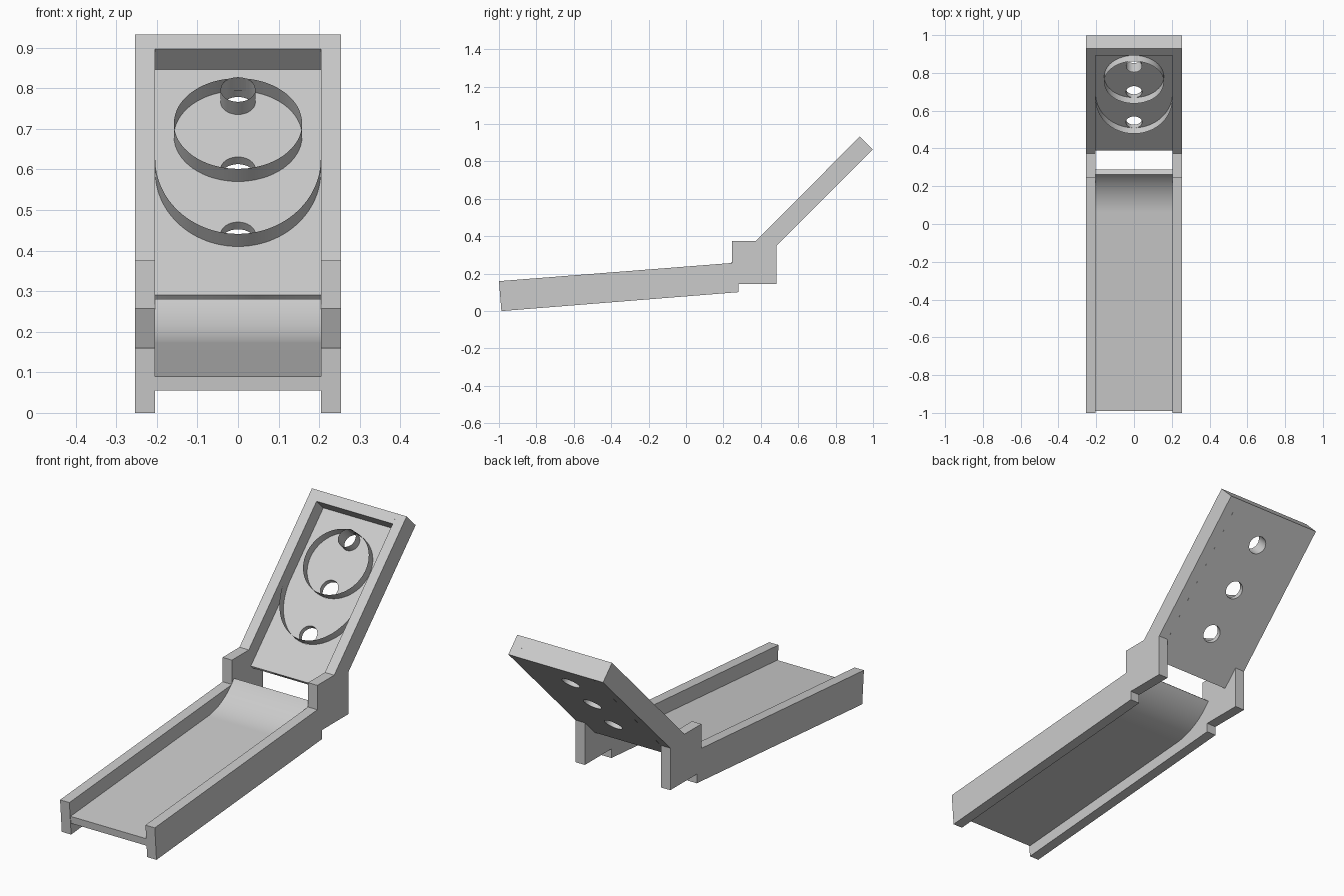
import bpy, bmesh
from math import sin, cos, pi, radians

if "Cube" in bpy.data.objects:
    bpy.data.objects.remove(bpy.data.objects["Cube"])

HALF, INNER = 0.254, 0.204      # outer and inner half widths
RECESS, PLATE = 0.073, 0.025    # board recess depth, plate thickness
HOLE_R, WALL_H = 0.043, 0.044
TOP_IN, TOP_OUT, LOW = 1.196, 1.2465, 0.4115   # distances along the board


def make(name, bm, smooth=False):
    bmesh.ops.recalc_face_normals(bm, faces=bm.faces[:])
    mesh = bpy.data.meshes.new(name)
    bm.to_mesh(mesh)
    bm.free()
    ob = bpy.data.objects.new(name, mesh)
    bpy.context.collection.objects.link(ob)
    if smooth:
        select(ob)
        bpy.ops.object.shade_smooth_by_angle(angle=radians(30))
    return ob


def select(ob):
    bpy.ops.object.select_all(action='DESELECT')
    ob.select_set(True)
    bpy.context.view_layer.objects.active = ob


def prism(name, outline, x0, x1, smooth=False):
    """Side (y, z) outline extruded along x."""
    bm = bmesh.new()
    face = bm.faces.new([bm.verts.new((x0, y, z)) for y, z in outline])
    ext = bmesh.ops.extrude_face_region(bm, geom=[face])
    moved = [v for v in ext['geom'] if isinstance(v, bmesh.types.BMVert)]
    bmesh.ops.translate(bm, verts=moved, vec=(x1 - x0, 0, 0))
    return make(name, bm, smooth)


def tilt(ob):
    """Place a part drawn in board space on the 45 degree target board."""
    ob.location = (0, 0.099, 0)
    ob.rotation_euler = (radians(45), 0, 0)


def arc(cy, rx, ry, a0, a1, n):
    return [(rx * cos(a0 + (a1 - a0) * i / n), cy + ry * sin(a0 + (a1 - a0) * i / n))
            for i in range(n + 1)]


def wall(name, pts):
    """Thin upright fence following a path on the board."""
    bm = bmesh.new()
    lo = [bm.verts.new((x, y, 0)) for x, y in pts]
    hi = [bm.verts.new((x, y, WALL_H)) for x, y in pts]
    for i in range(len(pts) - 1):
        bm.faces.new((lo[i], lo[i + 1], hi[i + 1], hi[i]))
    bmesh.ops.remove_doubles(bm, verts=bm.verts[:], dist=1e-5)
    tilt(make(name, bm, True))


# Side panels: lane rail, bracket and board rail in one outline
side = prism("side_panel", [
    (-1, 0.16), (0.245, 0.257), (0.245, 0.375), (0.374, 0.375), (0.929, 0.933),
    (0.998, 0.864), (0.483, 0.349), (0.483, 0.145), (0.28, 0.145), (0.28, 0.101),
    (-0.987, 0)], INNER, HALF)
side.modifiers.new("Mirror", 'MIRROR')

# Lane: sloped floor that curls up into a jump
a0, a1, r, t = radians(4.5), radians(52), 0.283, 0.035
sy, sz = 0.06, 0.173
angles = [a0 + (a1 - a0) * i / 20 for i in range(21)]
top = [(-0.991, 0.09)] + [(sy + r * (sin(a) - sin(a0)), sz + r * (cos(a0) - cos(a)))
                          for a in angles]
bottom = [(y + t * sin(a), z - t * cos(a)) for (y, z), a in zip(top, [a0] + angles)]
prism("lane_floor", top + bottom[::-1], -INNER, INNER, True)

# Target board: plate with three holes
holes = [1.083, 0.849, 0.622]
curve = bpy.data.curves.new("target_board", 'CURVE')
curve.dimensions, curve.fill_mode, curve.extrude = '2D', 'BOTH', PLATE / 2
outlines = [[(-INNER, LOW), (INNER, LOW), (INNER, TOP_IN), (-INNER, TOP_IN)]]
outlines += [arc(y, HOLE_R, HOLE_R, 0, 2 * pi, 32)[:-1] for y in holes]
for pts in outlines:
    sp = curve.splines.new('POLY')
    sp.points.add(len(pts) - 1)
    for p, (x, y) in zip(sp.points, pts):
        p.co = (x, y, -PLATE / 2, 1)
    sp.use_cyclic_u = True
board = bpy.data.objects.new("target_board", curve)
bpy.context.collection.objects.link(board)
select(board)
bpy.ops.object.convert(target='MESH')
board = bpy.context.object
bm = bmesh.new()
bm.from_mesh(board.data)
for v in bm.verts:              # seat the front face on the board plane
    v.co.z = 0 if v.co.z > -PLATE / 2 else -PLATE
bmesh.ops.remove_doubles(bm, verts=bm.verts[:], dist=1e-5)
bm.to_mesh(board.data)
bm.free()
tilt(board)

# Bar closing the top of the board
tilt(prism("top_bar", [(TOP_IN, -PLATE), (TOP_OUT, -PLATE), (TOP_OUT, RECESS),
                       (TOP_IN, RECESS)], -INNER, INNER))

# Scoring rings
wall("upper_ring", arc(0.9645, 0.158, 0.158, 0, 2 * pi, 64))
wall("top_hole_ring", arc(holes[0], HOLE_R, HOLE_R, 0, 2 * pi, 32))
wall("lower_ring", arc(0.84, INNER, 0.26, pi, 2 * pi, 48))
